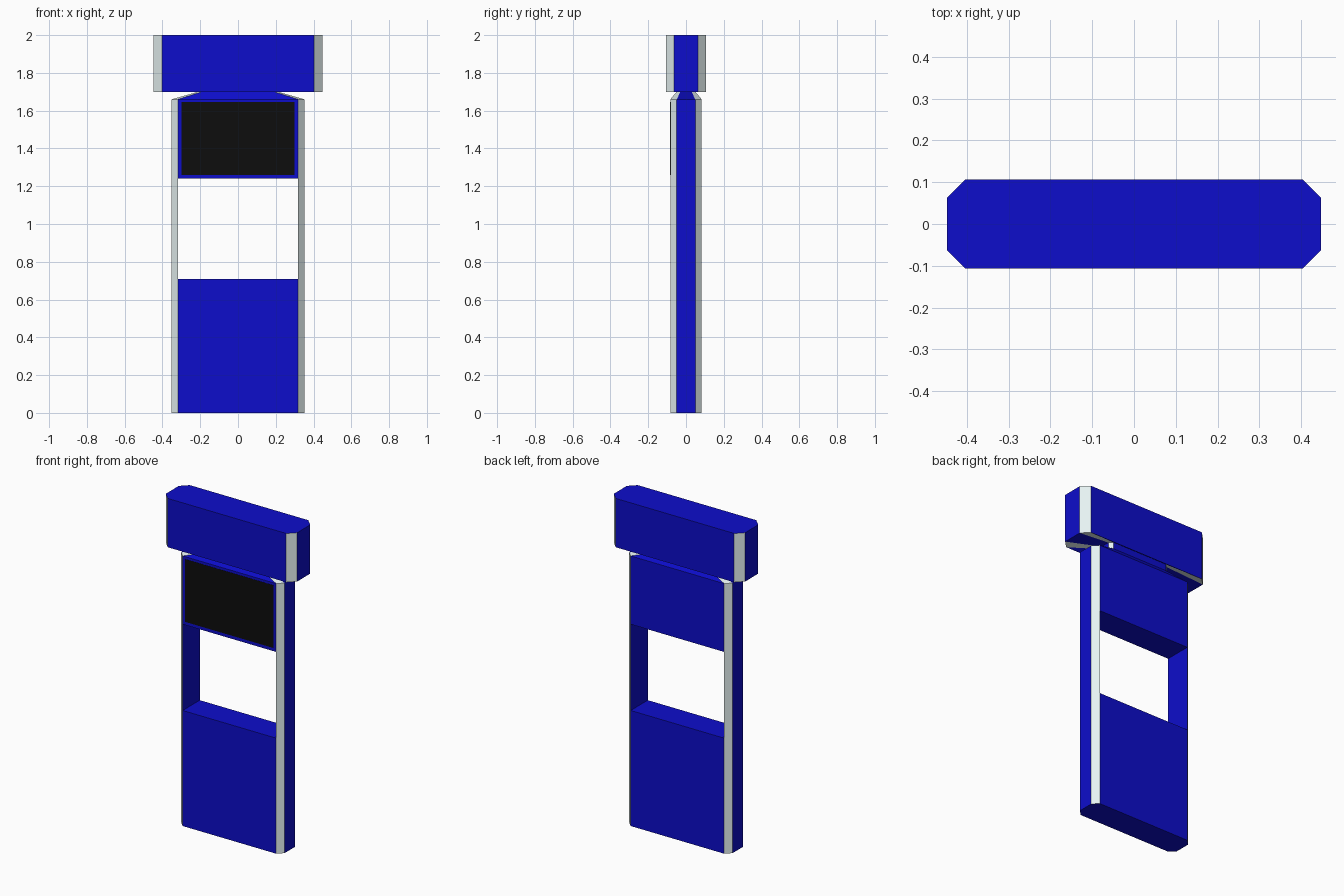
import bpy, bmesh

if "Cube" in bpy.data.objects:
    bpy.data.objects.remove(bpy.data.objects["Cube"])


def material(name, color):
    m = bpy.data.materials.new(name)
    m.diffuse_color = (*color, 1)
    m.use_nodes = True
    m.node_tree.nodes["Principled BSDF"].inputs["Base Color"].default_value = m.diffuse_color
    return m


BLUE = material("blue_panel", (0.004, 0.004, 0.6))
GREY = material("pale_trim", (0.8, 0.9, 0.9))
BLACK = material("black_screen", (0.004, 0.004, 0.004))


def octagon(bm, x, y, c, z, s=1.0):
    """Ring of a rectangle with chamfer c, counter-clockwise from front right."""
    f, d = x - c, y - c
    pts = [(f, -y), (x, -d), (x, d), (f, y), (-f, y), (-x, d), (-x, -d), (-f, -y)]
    return [bm.verts.new((px * s, py * s, z)) for px, py in pts]


def loft(bm, a, b, skip=()):
    """Join two rings: even sides are grey chamfers, odd sides are blue panels."""
    for i in range(8):
        if i not in skip:
            j = (i + 1) % 8
            bm.faces.new((a[i], a[j], b[j], b[i])).material_index = 1 - i % 2


def finish(bm, name, mats):
    me = bpy.data.meshes.new(name)
    bm.to_mesh(me)
    bm.free()
    for m in mats:
        me.materials.append(m)
    ob = bpy.data.objects.new(name, me)
    bpy.context.collection.objects.link(ob)
    return ob


BODY = (0.352, 0.083, 0.034)
HEAD = (0.447, 0.107, 0.044)
NECK = 0.6

# Body frame with a through opening, tapered shoulder and neck
bm = bmesh.new()
levels = [(0, 1), (0.71, 1), (1.24, 1), (1.66, 1), (1.70, NECK), (1.74, NECK)]
rings = [octagon(bm, *BODY, z, s) for z, s in levels]
for k in range(len(rings) - 1):
    loft(bm, rings[k], rings[k + 1], skip=(3, 7) if k == 1 else ())
bm.faces.new(rings[0][::-1])
lo, hi = rings[1], rings[2]
bm.faces.new((lo[0], lo[3], lo[4], lo[7]))      # sill
bm.faces.new((hi[7], hi[4], hi[3], hi[0]))      # lintel
for a, b in ((3, 0), (7, 4)):                   # jambs
    bm.faces.new((lo[a], lo[b], hi[b], hi[a]))
finish(bm, "body_frame", (BLUE, GREY))

# Header box with an underside sloping up to the neck
bm = bmesh.new()
inner = octagon(bm, *BODY, 1.74, NECK)
bottom = octagon(bm, *HEAD, 1.70)
top = octagon(bm, *HEAD, 2.0)
loft(bm, inner, bottom)
loft(bm, bottom, top)
bm.faces.new(top)
finish(bm, "header_box", (BLUE, GREY))

# Screen on the front panel
bm = bmesh.new()
bmesh.ops.create_cube(bm, size=1)
bmesh.ops.scale(bm, vec=(0.60, 0.004, 0.385), verts=bm.verts)
screen = finish(bm, "screen", (BLACK,))
screen.location = (0, -0.0825, 1.4525)
